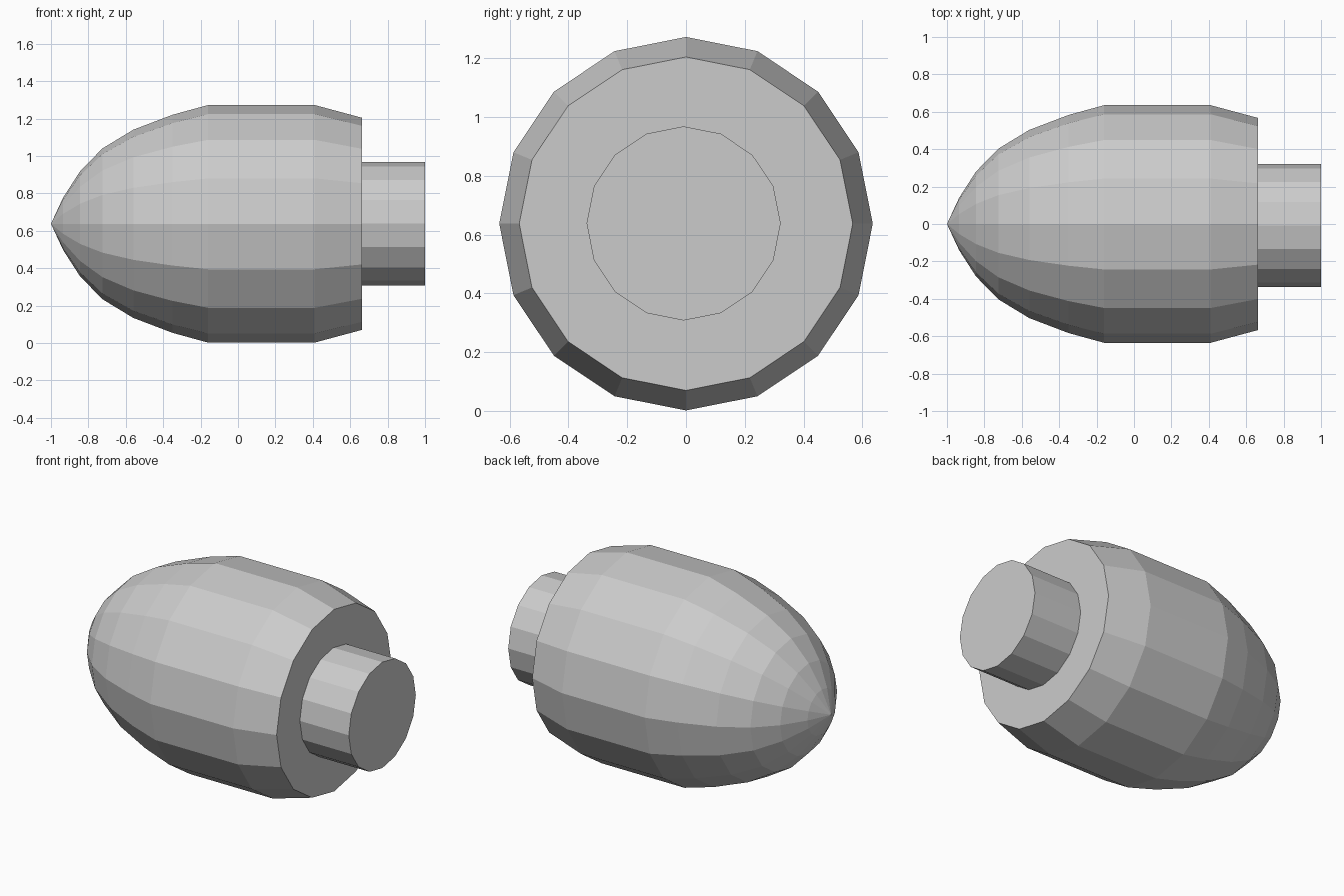
import bpy, bmesh
from math import cos, sin, tau

if "Cube" in bpy.data.objects:
    bpy.data.objects.remove(bpy.data.objects["Cube"])

SIDES = 16


def lathe(name, profile, cy, cz):
    """Revolve (x, radius) points around an axis parallel to x; ends are closed."""
    bm = bmesh.new()
    rings = []
    for x, r in profile:
        if r == 0:
            rings.append([bm.verts.new((x, cy, cz))] * SIDES)
        else:
            rings.append([bm.verts.new((x, cy + r * cos(tau * i / SIDES),
                                        cz + r * sin(tau * i / SIDES)))
                          for i in range(SIDES)])
    for a, b in zip(rings, rings[1:]):
        for i in range(SIDES):
            j = (i + 1) % SIDES
            bm.faces.new(list(dict.fromkeys((a[i], a[j], b[j], b[i]))))
    for ring in (rings[0], rings[-1]):
        if ring[0] is not ring[1]:
            bm.faces.new(ring)
    bmesh.ops.recalc_face_normals(bm, faces=bm.faces[:])
    mesh = bpy.data.meshes.new(name)
    bm.to_mesh(mesh)
    bm.free()
    obj = bpy.data.objects.new(name, mesh)
    bpy.context.collection.objects.link(obj)
    return obj


# Pointed rounded shell with a slightly tapered flat rear
lathe("rounded_body",
      [(-1, 0), (-0.935, 0.14), (-0.845, 0.28), (-0.725, 0.403),
       (-0.56, 0.503), (-0.35, 0.583), (-0.16, 0.635),
       (0.41, 0.635), (0.663, 0.567)], 0, 0.637)

# Short plug at the rear, very slightly off axis
lathe("rear_plug", [(0.663, 0.33), (1, 0.33)], -0.008, 0.638)
